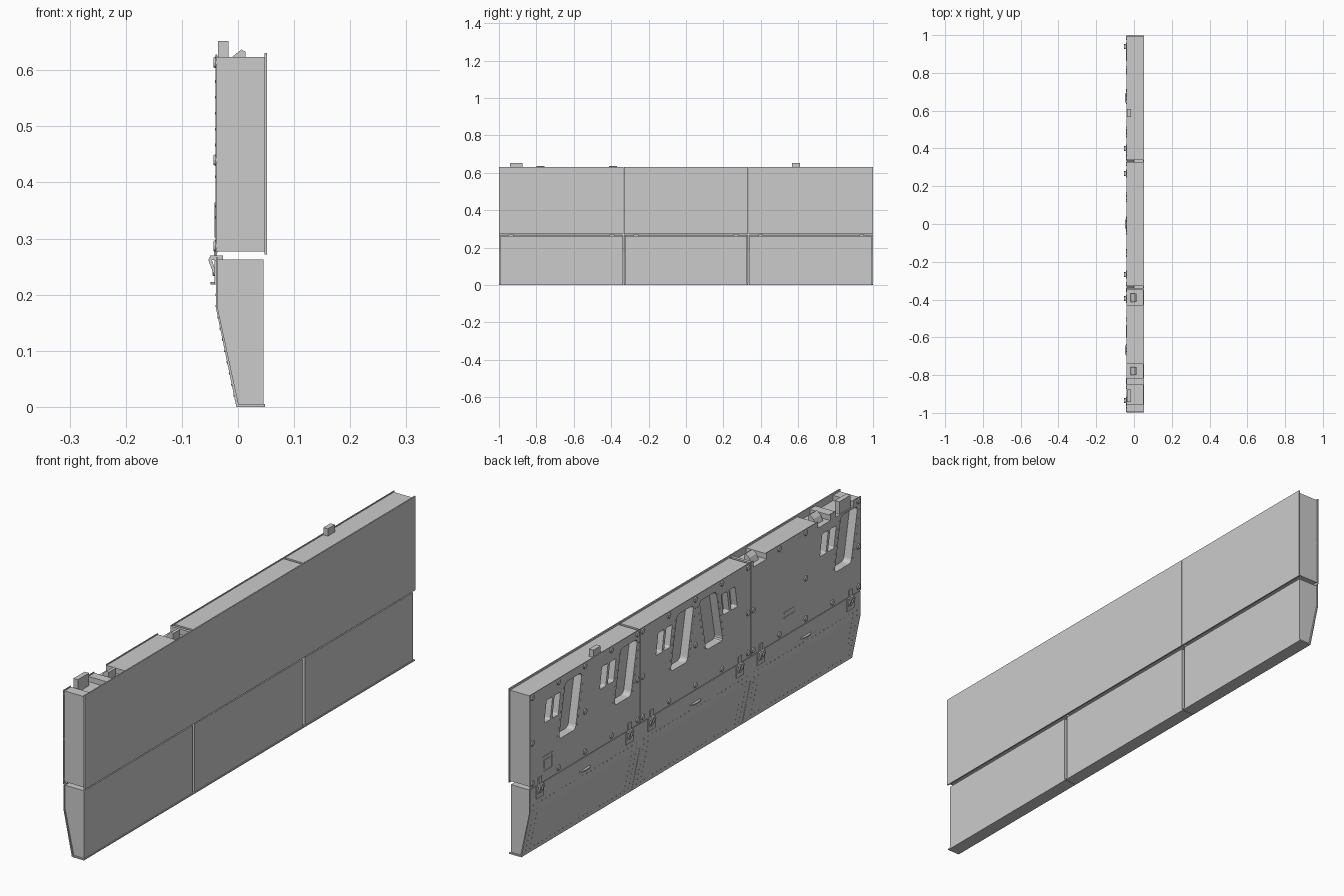
import bpy, bmesh, math
from mathutils import Matrix, Vector

if "Cube" in bpy.data.objects:
    bpy.data.objects.remove(bpy.data.objects["Cube"])

grey = bpy.data.materials.new("plain_grey")
grey.diffuse_color = (0.6, 0.6, 0.6, 1)
grey.use_nodes = True
grey.node_tree.nodes["Principled BSDF"].inputs["Base Color"].default_value = grey.diffuse_color


def finish(name, bm):
    bmesh.ops.recalc_face_normals(bm, faces=bm.faces[:])
    me = bpy.data.meshes.new(name)
    bm.to_mesh(me)
    bm.free()
    me.materials.append(grey)
    ob = bpy.data.objects.new(name, me)
    bpy.context.collection.objects.link(ob)
    return ob


def prism(bm, pts, axis, a, b, bevel=0):
    """Extrude a 2D outline along axis 0 (yz), 1 (xz) or 2 (xy)."""
    def co(p, t):
        v = list(p)
        v.insert(axis, t)
        return Vector(v)
    lo = [bm.verts.new(co(p, a)) for p in pts]
    hi = [bm.verts.new(co(p, b)) for p in pts]
    n = len(pts)
    bm.faces.new(lo)
    bm.faces.new(hi[::-1])
    for i in range(n):
        j = (i + 1) % n
        bm.faces.new((lo[i], hi[i], hi[j], lo[j]))
    if bevel:
        edges = [bm.edges.get((lo[i], hi[i])) for i in range(n)]
        bmesh.ops.bevel(bm, geom=edges, offset=bevel, segments=3, profile=0.5, affect='EDGES')


def box(bm, x0, x1, y0, y1, z0, z1):
    prism(bm, [(x0, z0), (x1, z0), (x1, z1), (x0, z1)], 1, y0, y1)


def stud(bm, x, y, z, r, h, sides, tilt=0):
    m = Matrix.Translation((x, y, z)) @ Matrix.Rotation(-math.pi / 2 - tilt, 4, 'Y')
    bmesh.ops.create_cone(bm, cap_ends=True, segments=sides, radius1=r, radius2=r * 0.7,
                          depth=h * 2, matrix=m)


def cut(ob, cutter):
    mod = ob.modifiers.new("cut", 'BOOLEAN')
    mod.operation, mod.solver, mod.object = 'DIFFERENCE', 'EXACT', cutter
    bpy.context.view_layer.update()
    ev = ob.evaluated_get(bpy.context.evaluated_depsgraph_get())
    me = bpy.data.meshes.new_from_object(ev)
    ob.modifiers.clear()
    ob.data = me


CENTRES = (-0.6667, 0, 0.6667)
HALF = 0.3333
POCKETS = ((0.735, 1), (0.40, 1), (0.06, 1), (-0.075, -1), (-0.93, 1))
NOTCHES = ((-0.43, -0.35), (-0.815, -0.74), (-0.955, -0.85))

# cutters: slanted handle pockets, paired grip slots, top notches
bm = bmesh.new()


def slanted(o, s, c, half, z0, z1, slant, depth, bev):
    pts = [(c - half, z1), (c + half, z1), (c + half + slant, z0), (c - half + slant, z0)]
    prism(bm, [(o + s * y, z) for y, z in pts], 0, -0.06, depth, bev)


for o, s in POCKETS:
    slanted(o, s, 0, 0.05, 0.395, 0.597, 0.04, -0.008, 0.014)
    for c in (0.098, 0.146):
        slanted(o, s, c, 0.018, 0.49, 0.572, 0.014, -0.015, 0.005)
for a, b in NOTCHES:
    box(bm, -0.07, 0.07, a, b, 0.604, 0.7)
cutter = finish("pocket_cutter", bm)
cutter.hide_render = True

for i, c in enumerate(CENTRES):
    a, b = c - HALF, c + HALF
    # upper panel: core, outer plate, inner skin
    bm = bmesh.new()
    box(bm, -0.037, 0.047, a + 0.005, b - 0.005, 0.277, 0.624)
    cut(finish(f"upper_core_{i}", bm), cutter)
    bm = bmesh.new()
    box(bm, -0.040, -0.037, a + 0.0008, b - 0.0008, 0.269, 0.628)
    cut(finish(f"upper_inner_skin_{i}", bm), cutter)
    bm = bmesh.new()
    box(bm, 0.047, 0.052, a + 0.0008, b - 0.0008, 0.272, 0.631)
    finish(f"upper_outer_plate_{i}", bm)
    # lower panel: tapered core and folded skin
    bm = bmesh.new()
    prism(bm, [(-0.036, 0.263), (-0.036, 0.176), (0.001, 0.005), (0.045, 0.005),
               (0.045, 0.263)], 1, a + 0.007, b - 0.007)
    finish(f"lower_core_{i}", bm)
    bm = bmesh.new()
    prism(bm, [(-0.039, 0.266), (-0.039, 0.175), (-0.003, 0), (0.048, 0), (0.048, 0.005),
               (0.001, 0.005), (-0.036, 0.176), (-0.036, 0.266)], 1, a + 0.0008, b - 0.0008)
    finish(f"lower_skin_{i}", bm)
bpy.data.objects.remove(cutter)

# large bolts on the upper skin
bm = bmesh.new()
for c in CENTRES:
    for dy in (-0.318, -0.16, 0, 0.16, 0.318):
        for z in (0.287, 0.44, 0.614):
            y = c + dy
            if z == 0.44 and abs(dy) == 0.16:
                continue
            if z > 0.6 and any(p - 0.012 < y < q + 0.012 for p, q in NOTCHES):
                continue
            stud(bm, -0.040, y, z, 0.013, 0.0035, 10)
finish("upper_bolts", bm)

# small rivets around the handle pockets
bm = bmesh.new()
for o, s in POCKETS:
    for k in range(7):
        t = k / 6
        z = 0.41 + 0.17 * t
        mid = 0.038 * (1 - t)
        for side in (-0.06, 0.06):
            y = o + s * (mid + side)
            if -0.995 < y < 0.995:
                stud(bm, -0.040, y, z, 0.0035, 0.0012, 6)
finish("pocket_rivets", bm)

# small rivets on the lower skin
bm = bmesh.new()


def low_rivet(y, z):
    slope = z < 0.175
    x = -0.003 - 0.036 * z / 0.175 if slope else -0.039
    stud(bm, x, y, z, 0.003, 0.001, 6, -0.2 if slope else 0)


for c in CENTRES:
    for s in (-1, 1):
        for k in range(10):
            for off in (0.31, 0.285):
                low_rivet(c + s * off, 0.02 + k * 0.02)
    for k in range(22):
        y = c - 0.26 + k * 0.52 / 21
        low_rivet(y, 0.2)
        low_rivet(y, 0.02)
finish("lower_rivets", bm)

# latch clips bridging the seam
bm = bmesh.new()
for y in (-0.935, -0.395, -0.267, 0.267, 0.4, 0.94):
    box(bm, -0.042, -0.038, y - 0.022, y + 0.022, 0.218, 0.262)
    box(bm, -0.050, -0.027, y - 0.013, y + 0.013, 0.262, 0.2695)
    box(bm, -0.043, -0.038, y - 0.010, y + 0.010, 0.2695, 0.296)
    for s in (-1, 1):
        prism(bm, [(-0.053, 0.262), (-0.049, 0.270), (-0.038, 0.236), (-0.038, 0.222)],
              1, y + s * 0.006, y + s * 0.013)
    stud(bm, -0.042, y, 0.238, 0.006, 0.003, 8)
finish("latch_clips", bm)

# half-round finger tabs on the lower panels
bm = bmesh.new()
for c in CENTRES:
    arc = [(-0.038 - 0.011 * math.sin(math.pi * k / 10), c + 0.032 * math.cos(math.pi * k / 10))
           for k in range(11)]
    prism(bm, arc, 2, 0.218, 0.223)
finish("finger_tabs", bm)

# square frame and small raised slots on the inner skin
bm = bmesh.new()
for z in (0.302, 0.358):
    box(bm, -0.0415, -0.039, 0.862, 0.928, z, z + 0.006)
for y in (0.862, 0.922):
    box(bm, -0.0415, -0.039, y, y + 0.006, 0.302, 0.364)
box(bm, -0.0412, -0.039, 0.876, 0.914, 0.317, 0.349)
finish("label_frame", bm)
bm = bmesh.new()
for z in (0.335, 0.355):
    box(bm, -0.0412, -0.039, -0.60, -0.535, z, z + 0.005)
finish("raised_strips", bm)

# lugs and wedge hooks on the top edge
bm = bmesh.new()
for a, b, z in ((-0.942, -0.875, 0.6), (0.567, 0.61, 0.62)):
    box(bm, -0.036, -0.017, a, b, z, 0.652)
finish("top_lugs", bm)
bm = bmesh.new()
for y in (-0.39, -0.778):
    prism(bm, [(-0.02, 0.602), (0.013, 0.602), (0.013, 0.633), (0.006, 0.637), (-0.010, 0.624)],
          1, y - 0.022, y + 0.022)
finish("top_hooks", bm)
